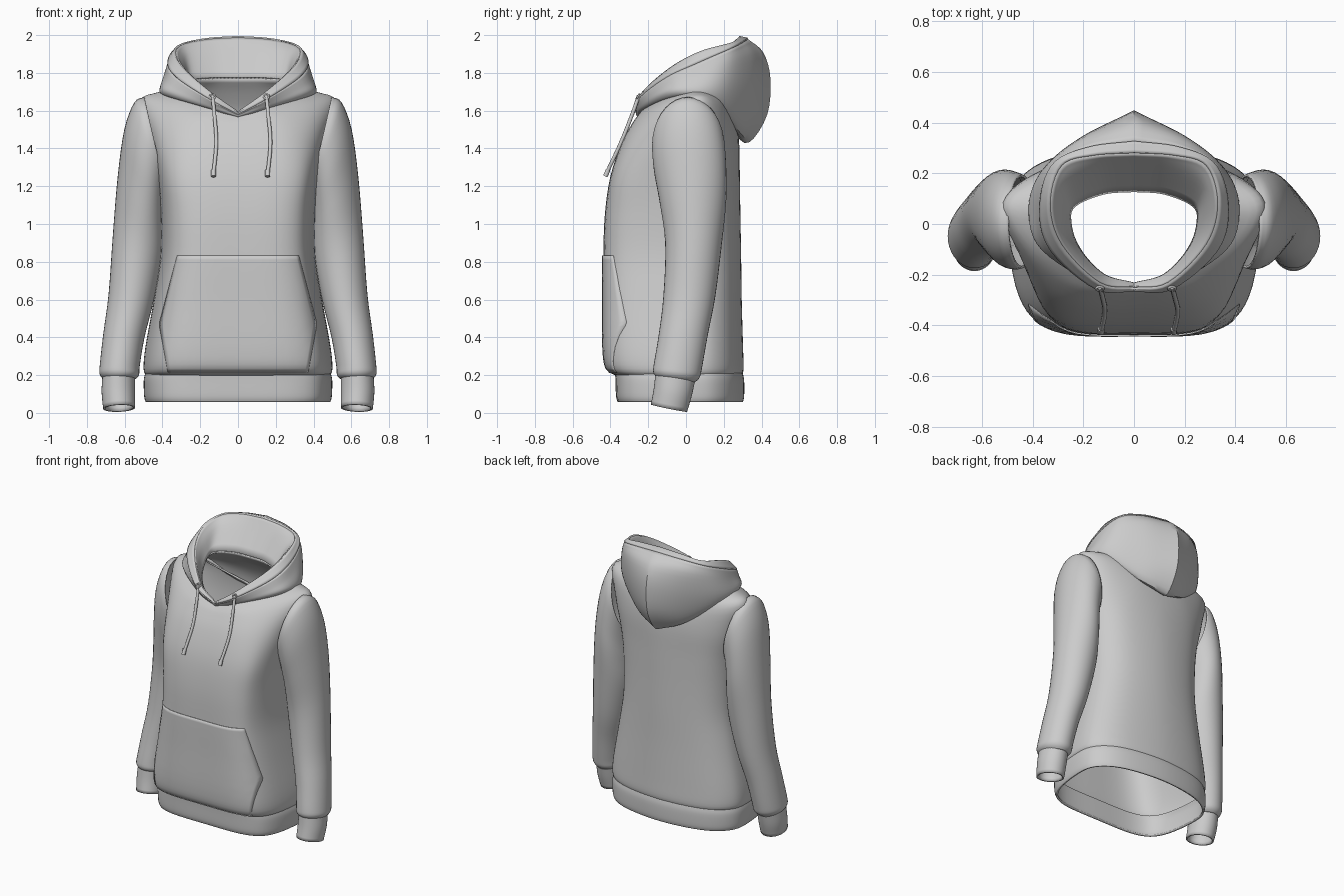
import bpy, bmesh, math
from mathutils import Vector
from mathutils.bvhtree import BVHTree

if "Cube" in bpy.data.objects:
    bpy.data.objects.remove(bpy.data.objects["Cube"])


def spline(pts, n, ends="natural"):
    """Catmull-Rom through pts, n steps per span; 'mirror' ends cross x = 0 smoothly."""
    p = [Vector(q) for q in pts]
    flip = lambda v: Vector((-v.x, v.y, v.z))
    a, b = (flip(p[1]), flip(p[-2])) if ends == "mirror" else (2 * p[0] - p[1], 2 * p[-1] - p[-2])
    q = [a] + p + [b]
    out = []
    for i in range(1, len(q) - 2):
        for k in range(n):
            t = k / n
            out.append(0.5 * (2 * q[i] + (q[i + 1] - q[i - 1]) * t
                              + (2 * q[i - 1] - 5 * q[i] + 4 * q[i + 1] - q[i + 2]) * t * t
                              + (3 * q[i] - q[i - 1] - 3 * q[i + 1] + q[i + 2]) * t ** 3))
    return out + [p[-1]]


def full(half, ends):
    """Closed ring from a right half running front centre to back centre."""
    s = spline(half, 6, ends)
    return s + [Vector((-v.x, v.y, v.z)) for v in s[-2:0:-1]]


def add_mesh(name, rows, closed=True, thick=0.01, mirror=False, offset=0.0):
    bm = bmesh.new()
    vs = [[bm.verts.new(p) for p in r] for r in rows]
    n = len(rows[0])
    for a, b in zip(vs, vs[1:]):
        for i in range(n if closed else n - 1):
            j = (i + 1) % n
            bm.faces.new((a[i], a[j], b[j], b[i]))
    bmesh.ops.recalc_face_normals(bm, faces=bm.faces)
    me = bpy.data.meshes.new(name)
    bm.to_mesh(me)
    bm.free()
    ob = bpy.data.objects.new(name, me)
    bpy.context.collection.objects.link(ob)
    if mirror:
        m = ob.modifiers.new("mirror", "MIRROR")
        m.use_axis = (True, False, False)
    if thick:
        s = ob.modifiers.new("cloth", "SOLIDIFY")
        s.thickness, s.offset = thick, offset
    bpy.ops.object.select_all(action="DESELECT")
    ob.select_set(True)
    bpy.context.view_layer.objects.active = ob
    bpy.ops.object.shade_smooth_by_angle(angle=math.radians(40))
    return ob


def loft(name, rings, steps=4, **kw):
    """Smooth surface through rings, also interpolated from ring to ring."""
    cols = [spline(c, steps) for c in zip(*rings)]
    return add_mesh(name, [list(r) for r in zip(*cols)], **kw)


def waist(z, hw, yf, yb, yc=0.02):
    f, b = yf - yc, yb - yc
    return full([(0, yf, z), (.64 * hw, yc + .96 * f, z), (.91 * hw, yc + .68 * f, z), (hw, yc, z),
                 (.92 * hw, yc + .52 * b, z), (.6 * hw, yc + .86 * b, z), (0, yb, z)], "mirror")


# Torso: level rings up to the armpit, then rings that rise to the shoulder and neck
upper = [
    [(0, -.338, 1.42), (.26, -.318, 1.43), (.41, -.2, 1.44), (.47, .03, 1.45), (.42, .17, 1.45),
     (.24, .25, 1.45), (0, .275, 1.45)],
    [(0, -.285, 1.52), (.23, -.255, 1.55), (.42, -.12, 1.6), (.515, .06, 1.645), (.42, .17, 1.62),
     (.2, .235, 1.59), (0, .25, 1.58)],
    [(0, -.26, 1.555), (.17, -.23, 1.59), (.33, -.11, 1.655), (.42, .04, 1.692), (.34, .14, 1.69),
     (.17, .18, 1.69), (0, .19, 1.69)],
    [(0, -.24, 1.575), (.12, -.205, 1.62), (.21, -.1, 1.67), (.25, 0, 1.73), (.235, .07, 1.76),
     (.12, .12, 1.77), (0, .13, 1.77)]]
levels = [(.2, .482, -.365, .29), (.235, .495, -.415, .3), (.35, .485, -.432, .297), (.6, .44, -.432, .29),
          (.83, .405, -.432, .287), (1.05, .405, -.424, .283), (1.25, .425, -.395, .28)]
torso = loft("torso", [waist(*l) for l in levels] + [full(r, "mirror") for r in upper])

# Ribbed waistband
loft("waistband", [waist(.06, .482, -.355, .295), waist(.09, .49, -.363, .301),
                   waist(.17, .492, -.366, .301), waist(.212, .484, -.368, .293)], thick=.014)


# Sleeves and cuffs: each ring spans an outer and inner (x, z) edge and a y range
def arm_ring(xo, zo, xi, zi, y0, y1, dz=0.0, n=36):
    out = []
    for k in range(n):
        a = 2 * math.pi * k / n
        c, s = math.cos(a), math.sin(a)
        out.append(((xo + xi) / 2 + c * (xo - xi) / 2, (y0 + y1) / 2 + s * (y1 - y0) / 2,
                    (zo + zi) / 2 + c * (zo - zi) / 2 - dz * s))
    return out


loft("sleeve", [arm_ring(*r) for r in [
    (.495, 1.668, .39, 1.2, -.17, .19), (.545, 1.64, .395, 1.17, -.175, .2),
    (.597, 1.5, .4, 1.1, -.165, .208), (.632, 1.25, .4, 1.0, -.135, .208),
    (.657, .95, .405, .84, -.105, .185), (.68, .63, .45, .6, -.115, .15),
    (.708, .42, .5, .4, -.14, .11), (.727, .25, .525, .25, -.165, .08, .01),
    (.727, .205, .53, .2, -.168, .068, .012), (.705, .178, .555, .178, -.15, .045, .012)]], mirror=True)
loft("cuff", [arm_ring(*r) for r in [
    (.712, .2, .55, .2, -.155, .045, .015), (.716, .11, .55, .11, -.165, .025, .018),
    (.708, .022, .55, .028, -.18, .0, .018)]], mirror=True, thick=.012)

# Hood lying on the back: lining, folded opening hem, outer shell (all right halves)
neck = [(0, -.235, 1.57), (.12, -.2, 1.62), (.215, -.1, 1.67), (.25, 0, 1.735), (.235, .07, 1.765),
        (.12, .12, 1.775), (0, .13, 1.775)]
stand = [(0, -.243, 1.58), (.13, -.215, 1.66), (.25, -.09, 1.76), (.29, .04, 1.84), (.265, .17, 1.9),
         (.14, .225, 1.92), (0, .235, 1.92)]
rim_in = [(0, -.25, 1.587), (.135, -.23, 1.685), (.285, -.08, 1.82), (.33, .08, 1.91), (.285, .23, 1.95),
          (.16, .27, 1.975), (0, .28, 1.985)]
rim_out = [(0, -.26, 1.58), (.15, -.25, 1.66), (.325, -.1, 1.775), (.365, .06, 1.85), (.32, .23, 1.925),
           (.18, .3, 1.96), (0, .325, 1.975)]
shell = [
    [(0, -.258, 1.578), (.15, -.24, 1.64), (.345, -.1, 1.73), (.385, .06, 1.785), (.345, .22, 1.85),
     (.2, .335, 1.89), (0, .405, 1.905)],
    [(0, -.255, 1.572), (.14, -.235, 1.62), (.36, -.1, 1.695), (.41, .05, 1.715), (.365, .2, 1.73),
     (.2, .34, 1.745), (0, .442, 1.77)],
    [(0, -.25, 1.57), (.13, -.23, 1.61), (.33, -.1, 1.665), (.4, .04, 1.685), (.36, .18, 1.65),
     (.19, .315, 1.59), (0, .425, 1.58)],
    [(0, -.245, 1.57), (.12, -.22, 1.6), (.28, -.08, 1.67), (.35, .05, 1.69), (.33, .17, 1.62),
     (.17, .275, 1.5), (0, .33, 1.435)],
    [(0, -.24, 1.57), (.12, -.205, 1.6), (.25, -.06, 1.67), (.31, .05, 1.69), (.3, .14, 1.63),
     (.15, .225, 1.54), (0, .25, 1.49)]]
hood = lambda hs: [full(h, "natural") for h in hs]
loft("hood_lining", hood([neck, stand, rim_in]))
loft("hood_opening_hem", hood([rim_in, rim_out]), thick=.022)
loft("hood_shell", hood([rim_out] + shell))

# Kangaroo pocket laid onto the torso front
bvh = BVHTree.FromPolygons([v.co for v in torso.data.vertices], [p.vertices for p in torso.data.polygons])
rows = []
for i in range(29):
    z = .215 + (.832 - .215) * i / 28
    hw = .37 + .045 * (z - .215) / .255 if z < .47 else .415 - .095 * (z - .47) / .362
    row = []
    for k in range(41):
        x = hw * (k / 20 - 1)
        hit = bvh.ray_cast(Vector((x, -2, z)), Vector((0, 1, 0)))
        row.append(hit[0] - Vector((0, .007, 0)))
    rows.append(row)
add_mesh("front_pocket", rows, closed=False, thick=.008)


# Drawstrings with knotted tips and eyelets
def tube(name, pts, r):
    cu = bpy.data.curves.new(name, "CURVE")
    cu.dimensions, cu.bevel_depth, cu.bevel_resolution, cu.use_fill_caps = "3D", r, 3, True
    sp = cu.splines.new("POLY")
    s = spline(pts, 6)
    sp.points.add(len(s) - 1)
    for p, v in zip(sp.points, s):
        p.co = (*v, 1)
    bpy.context.collection.objects.link(bpy.data.objects.new(name, cu))


for side, xs in (("left", (-.135, -.125, -.115, -.13)), ("right", (.15, .16, .172, .157))):
    path = list(zip(xs, (-.25, -.285, -.345, -.425), (1.68, 1.58, 1.43, 1.26)))
    tube("drawstring_" + side, path, .01)
    end = Vector(path[-1])
    tube("drawstring_tip_" + side, [end + Vector((0, .012, .025)), end + Vector((0, -.002, -.008))], .013)
    bpy.ops.mesh.primitive_torus_add(location=(xs[0], -.255, 1.675), rotation=(math.radians(60), 0, 0),
                                     major_radius=.014, minor_radius=.005,
                                     major_segments=20, minor_segments=8)
    bpy.context.object.name = "eyelet_" + side
    bpy.ops.object.shade_smooth()
